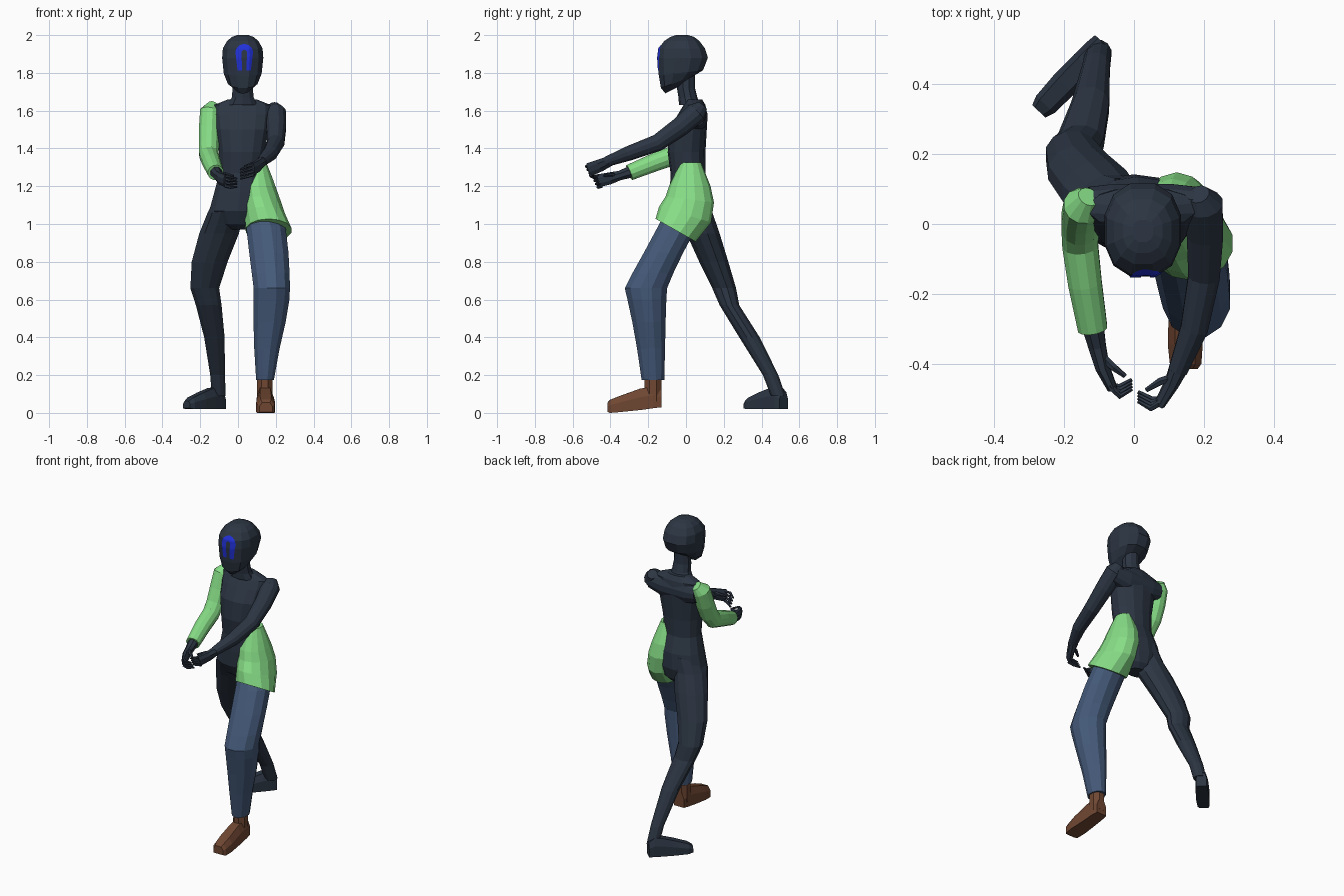
import bpy, bmesh, math
from mathutils import Vector
from mathutils.bvhtree import BVHTree


def material(name, rgb):
    m = bpy.data.materials.new(name)
    m.diffuse_color = (*rgb, 1)
    return m


DARK = material("dark slate", (0.025, 0.036, 0.056))
GREEN = material("light green", (0.24, 0.72, 0.24))
DENIM = material("denim blue", (0.058, 0.10, 0.19))
BROWN = material("brown leather", (0.16, 0.062, 0.032))
BLUE = material("bright blue", (0.015, 0.03, 0.68))


def finish(name, bm, mat):
    me = bpy.data.meshes.new(name)
    bm.to_mesh(me)
    bm.free()
    me.materials.append(mat)
    ob = bpy.data.objects.new(name, me)
    bpy.context.collection.objects.link(ob)
    return ob


def skin_rings(name, rings, mat):
    """Join equal-length point rings into a closed, flat-shaded solid."""
    bm = bmesh.new()
    rows = [[bm.verts.new(p) for p in r] for r in rings]
    n = len(rows[0])
    for a, b in zip(rows, rows[1:]):
        for i in range(n):
            j = (i + 1) % n
            bm.faces.new((a[i], a[j], b[j], b[i]))
    bm.faces.new(rows[0])
    bm.faces.new(rows[-1])
    bmesh.ops.recalc_face_normals(bm, faces=bm.faces)
    return finish(name, bm, mat)


def section(n, power=1):
    """Unit outline of n sides; a power under 1 makes it squarer."""
    pts = []
    for k in range(n):
        a = 2 * math.pi * (k + 0.5) / n
        c, s = math.cos(a), math.sin(a)
        pts.append((math.copysign(abs(c) ** power, c), math.copysign(abs(s) ** power, s)))
    top = max(abs(p[0]) for p in pts), max(abs(p[1]) for p in pts)
    return [(c / top[0], s / top[1]) for c, s in pts]


def stack(name, rows, mat, n=12, power=1):
    """Level sections: x, y, z, half width, half depth, optional tilt dz/dy."""
    rings = []
    for x, y, z, rx, ry, *tilt in rows:
        k = tilt[0] if tilt else 0
        rings.append([(x + rx * c, y + ry * s, z + k * ry * s) for c, s in section(n, power)])
    return skin_rings(name, rings, mat)


def limb(name, rows, mat, n=12):
    """Sections square to the path: x, y, z, radius, optional second radius."""
    pts = [Vector(r[:3]) for r in rows]
    rings = []
    for i, r in enumerate(rows):
        t = (pts[min(i + 1, len(pts) - 1)] - pts[max(i - 1, 0)]).normalized()
        ref = Vector((1, 0, 0)) if abs(t.x) < 0.8 else Vector((0, 1, 0))
        u = (ref - t * ref.dot(t)).normalized()
        v = t.cross(u)
        rings.append([pts[i] + u * r[3] * c + v * r[-1] * s for c, s in section(n)])
    return skin_rings(name, rings, mat)


def foot(name, heel, toe, rows, mat):
    """Sections from heel to toe: position, half width, bottom, top."""
    h, d = Vector((*heel, 0)), Vector((*toe, 0)) - Vector((*heel, 0))
    side = Vector((-d.y, d.x, 0)).normalized()
    rings = []
    for t, w, zb, zt in rows:
        zm = zb + (zt - zb) * 0.6
        rings.append([h + d * t + side * w * s + Vector((0, 0, z)) for s, z in
                      ((-1, zb), (1, zb), (1, zm), (0.6, zt), (-0.6, zt), (-1, zm))])
    return skin_rings(name, rings, mat)


# head and neck
head = stack("head", [
    (.025, -.064, 1.715, .035, .046, .5), (.025, -.050, 1.75, .078, .083, .35),
    (.025, -.027, 1.80, .1, .117, .12), (.025, -.017, 1.88, .109, .133),
    (.025, -.022, 1.93, .105, .122), (.025, -.022, 1.97, .082, .092),
    (.025, -.02, 1.99, .057, .063), (.025, -.02, 2.0, .03, .032)], DARK, 12, .85)
stack("neck", [(.022, .02, 1.63, .08, .057), (.025, .01, 1.67, .058, .05),
               (.025, .0, 1.72, .053, .048), (.025, .0, 1.80, .05, .048)], DARK, 10)

# arch mark on the face, laid onto the head surface
bvh = BVHTree.FromPolygons([v.co for v in head.data.vertices],
                           [p.vertices[:] for p in head.data.polygons])
leg = [1.812 + .012 * i for i in range(8)]
arc = [math.pi * i / 12 for i in range(13)]
path = [(-.75 - .03 * i, 0, z) for i, z in enumerate(leg)]
path += [(-math.cos(a), math.sin(a), 1.906) for a in arc]
path += [(-c, s, z) for c, s, z in reversed(path[:8])]
bm = bmesh.new()
rows = []
for c, s, z in path:
    row = []
    for r in (.015, .023, .031, .039, .047):
        x, zz = .033 + c * r, z + s * r
        hit = bvh.ray_cast(Vector((x, -1, zz)), Vector((0, 1, 0)))[0]
        row.append(bm.verts.new((x, hit.y - .003, zz)))
    rows.append(row)
for a, b in zip(rows, rows[1:]):
    for i in range(4):
        f = bm.faces.new((a[i], a[i + 1], b[i + 1], b[i]))
        f.normal_update()
        if f.normal.y > 0:
            f.normal_flip()
finish("face_mark", bm, BLUE)

# torso and shoulder line
stack("torso", [
    (.012, .045, .97, .06, .05), (.002, .04, 1.0, .11, .085), (.0, .03, 1.07, .152, .112),
    (.01, .025, 1.17, .135, .11), (.015, .01, 1.27, .113, .092), (.02, .003, 1.38, .12, .1),
    (.023, .012, 1.5, .14, .098), (.023, .035, 1.58, .15, .078), (.023, .045, 1.63, .15, .058),
    (.023, .04, 1.66, .075, .045)], DARK, 14, .9)
limb("shoulder_line", [(-.13, .06, 1.57, .046, .055), (-.06, .06, 1.565, .054, .07),
                       (.11, .06, 1.565, .054, .07), (.205, .055, 1.575, .048, .055)], DARK)

# arms: one in a green sleeve, one dark
limb("sleeve_arm", [(-.13, .078, 1.63, .03), (-.147, .052, 1.595, .054), (-.153, .02, 1.5, .054),
                    (-.154, -.015, 1.42, .053), (-.154, -.06, 1.365, .051),
                    (-.14, -.17, 1.325, .048), (-.118, -.30, 1.272, .042)], GREEN)
limb("dark_arm", [(.185, .085, 1.625, .03), (.197, .058, 1.59, .056), (.203, -.03, 1.515, .052),
                  (.2, -.15, 1.43, .045), (.172, -.30, 1.375, .039), (.125, -.42, 1.33, .027)], DARK)

# hands with curled fingers
limb("sleeve_side_hand", [(-.12, -.28, 1.28, .032), (-.105, -.35, 1.257, .025),
                          (-.09, -.41, 1.24, .02, .032), (-.062, -.47, 1.228, .014, .034)], DARK, 8)
limb("dark_side_hand", [(.13, -.405, 1.333, .027), (.108, -.455, 1.31, .02, .033),
                        (.075, -.512, 1.288, .014, .036)], DARK, 8)
for k in range(4):
    d = .018 * k
    y = .009 * k
    limb(f"sleeve_side_finger_{k}", [(-.07, -.462, 1.256 - d, .009), (-.04, -.492 + y, 1.248 - d, .008),
                                     (-.006, -.472 + y, 1.24 - d * .8, .005)], DARK, 6)
    limb(f"dark_side_finger_{k}", [(.085, -.505, 1.316 - d, .009), (.048, -.527 + y, 1.305 - d, .008),
                                   (.012, -.507 + y, 1.288 - d * .9, .005)], DARK, 6)
limb("sleeve_side_thumb", [(-.09, -.38, 1.26, .012), (-.058, -.41, 1.262, .01), (-.025, -.435, 1.255, .006)], DARK, 6)
limb("dark_side_thumb", [(.11, -.44, 1.325, .012), (.075, -.45, 1.318, .01), (.035, -.475, 1.305, .006)], DARK, 6)

# green hip cover, cut square to the thigh
stack("hip_cover", [
    (.105, .025, 1.325, .045, .055), (.106, .022, 1.25, .074, .088), (.11, .02, 1.2, .088, .11),
    (.122, .02, 1.13, .1, .128, -.12), (.14, -.005, 1.05, .107, .138, -.3),
    (.162, -.055, .967, .12, .106, -.57)], GREEN, 14)

# front leg: trousers and shoe
stack("trouser_leg", [
    (.125, -.02, 1.06, .09, .09), (.148, -.048, .98, .104, .104), (.163, -.118, .85, .104, .104),
    (.173, -.175, .74, .1, .108), (.179, -.212, .66, .096, .112), (.177, -.207, .6, .095, .103),
    (.167, -.196, .48, .085, .088), (.153, -.185, .34, .067, .074),
    (.143, -.175, .175, .047, .06)], DENIM, 12)
stack("shoe_shaft", [(.142, -.175, .06, .042, .046), (.142, -.175, .2, .04, .045)], BROWN, 8)
foot("shoe", (.142, -.13), (.148, -.415), [
    (0, .036, .03, .12), (.15, .042, .025, .14), (.4, .045, .015, .128),
    (.75, .05, .005, .092), (.95, .045, .0, .07), (1, .034, .005, .055)], BROWN)

# rear leg and dark foot
stack("rear_leg", [
    (-.03, .03, 1.15, .085, .1), (-.065, .04, 1.06, .096, .1), (-.1, .09, .95, .105, .088),
    (-.15, .147, .8, .095, .077), (-.176, .202, .66, .076, .063), (-.155, .23, .57, .068, .052),
    (-.125, .336, .4, .054, .054), (-.108, .448, .2, .039, .041),
    (-.102, .488, .09, .037, .038)], DARK, 12)
foot("rear_foot", (-.088, .518), (-.272, .322), [
    (0, .032, .02, .11), (.12, .036, .02, .135), (.3, .038, .02, .132), (.6, .04, .02, .108),
    (.9, .036, .02, .08), (1, .026, .025, .062)], DARK)
